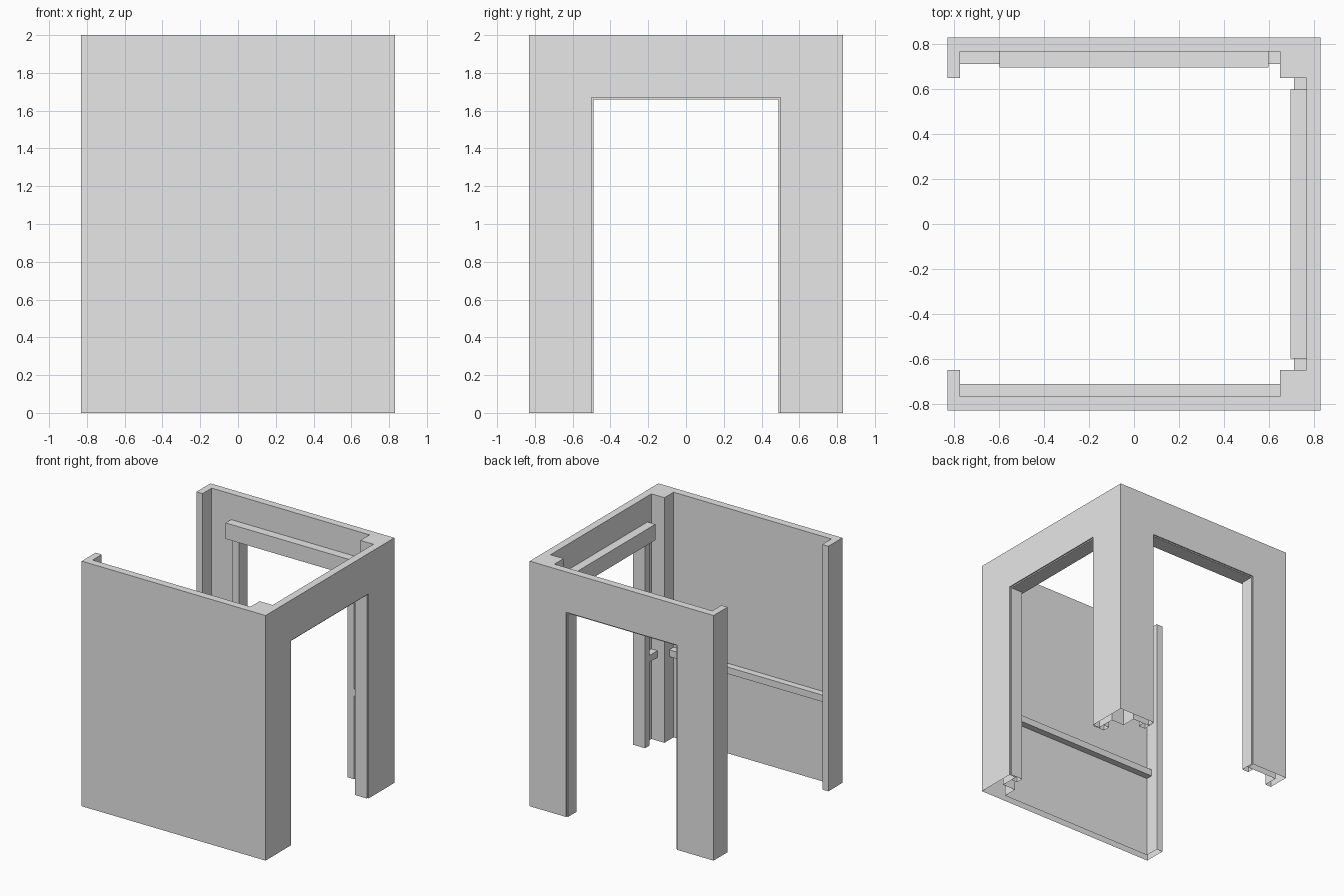
import bpy, bmesh
from mathutils import Matrix

cube = bpy.data.objects.get("Cube")
if cube:
    bpy.data.objects.remove(cube, do_unlink=True)

H = 2.0            # wall height
OUT = 0.83         # outer half width
INN = 0.768        # inner wall face
POST = 0.65        # inner edge of corner posts
END = 0.775        # inner face of open-side end posts
RAIL = 0.713       # room face of rails and door frames
DOOR, DOOR_TOP = 0.5, 1.67
TURN = Matrix(((0, 1, 0, 0), (1, 0, 0, 0), (0, 0, 1, 0), (0, 0, 0, 1)))

grey = bpy.data.materials.new("plain_grey")
grey.use_nodes = True
colour = (0.8, 0.8, 0.8, 1)
grey.diffuse_color = colour
grey.node_tree.nodes["Principled BSDF"].inputs["Base Color"].default_value = colour


def finish(name, bm):
    bmesh.ops.recalc_face_normals(bm, faces=bm.faces)
    mesh = bpy.data.meshes.new(name)
    bm.to_mesh(mesh)
    bm.free()
    mesh.materials.append(grey)
    obj = bpy.data.objects.new(name, mesh)
    bpy.context.scene.collection.objects.link(obj)
    return obj


def extrude(name, outline, z0, z1):
    bm = bmesh.new()
    base = bm.faces.new([bm.verts.new((x, y, z0)) for x, y in outline])
    top = bmesh.ops.extrude_face_region(bm, geom=[base], use_keep_orig=True)["geom"]
    bmesh.ops.translate(bm, vec=(0, 0, z1 - z0),
                        verts=[v for v in top if isinstance(v, bmesh.types.BMVert)])
    return finish(name, bm)


def box(name, x0, x1, y0, y1, z0, z1, turn=False):
    """Box on the back wall, or swapped onto the left wall when turned."""
    obj = extrude(name, [(x0, y0), (x1, y0), (x1, y1), (x0, y1)], z0, z1)
    if turn:
        obj.data.transform(TURN)
        obj.data.flip_normals()
    return obj


def open_bottom(obj):
    bm = bmesh.new()
    bm.from_mesh(obj.data)
    floor = [f for f in bm.faces if all(abs(v.co.z) < 1e-4 for v in f.verts)]
    bmesh.ops.delete(bm, geom=floor, context="FACES")
    bm.to_mesh(obj.data)
    bm.free()


# Three-sided wall shell with corner posts, one continuous plan
half = [(-END, POST), (-END, INN), (POST, INN), (POST, POST), (INN, POST)]
inner = half + [(x, -y) for x, y in reversed(half)]
plan = inner + [(-OUT, -POST), (-OUT, -OUT), (OUT, -OUT),
                (OUT, OUT), (-OUT, OUT), (-OUT, POST)]
walls = extrude("walls", plan, 0, H)

# Doorways cut through the back and left walls
for side, turn in (("back", False), ("left", True)):
    cutter = box(side + "_door_cutter", -DOOR, DOOR, 0.7, 0.9, -0.1, DOOR_TOP, turn)
    cutter.hide_render = True
    cutter.hide_viewport = True
    cut = walls.modifiers.new(side + "_doorway", "BOOLEAN")
    cut.operation = "DIFFERENCE"
    cut.solver = "EXACT"
    cut.object = cutter
bpy.context.view_layer.update()
graph = bpy.context.evaluated_depsgraph_get()
walls_mesh = bpy.data.meshes.new_from_object(walls.evaluated_get(graph))
walls.modifiers.clear()
walls.data = walls_mesh
for obj in [o for o in bpy.data.objects if o.name.endswith("_door_cutter")]:
    bpy.data.objects.remove(obj, do_unlink=True)
open_bottom(walls)

# Door frames: jambs, thin liners and a wider header on the room side
R0, R1 = 0.68, 0.735
LIP = DOOR - 0.01
for side, turn in (("back", False), ("left", True)):
    for label, s in (("a", -1), ("b", 1)):
        jx = sorted((s * LIP, s * 0.55))
        lx = sorted((s * LIP, s * DOOR))
        open_bottom(box(f"{side}_jamb_{label}", *jx, RAIL, INN, 0, DOOR_TOP, turn))
        open_bottom(box(f"{side}_liner_{label}", *lx, INN, OUT - 0.01, 0, DOOR_TOP, turn))
        # Short chair rail between jamb and post
        far = END if (s < 0 and not turn) else POST
        rx = sorted((s * 0.55, s * far))
        box(f"{side}_chair_rail_{label}", *rx, RAIL, INN, R0, R1, turn)
    box(side + "_header", -0.6, 0.6, 0.697, INN, DOOR_TOP - 0.01, 1.79, turn)
    box(side + "_top_liner", -LIP, LIP, INN, OUT - 0.01, DOOR_TOP - 0.01, DOOR_TOP, turn)

# Full chair rail along the solid front wall
box("front_chair_rail", -END, POST, -INN, -RAIL, R0, R1)
